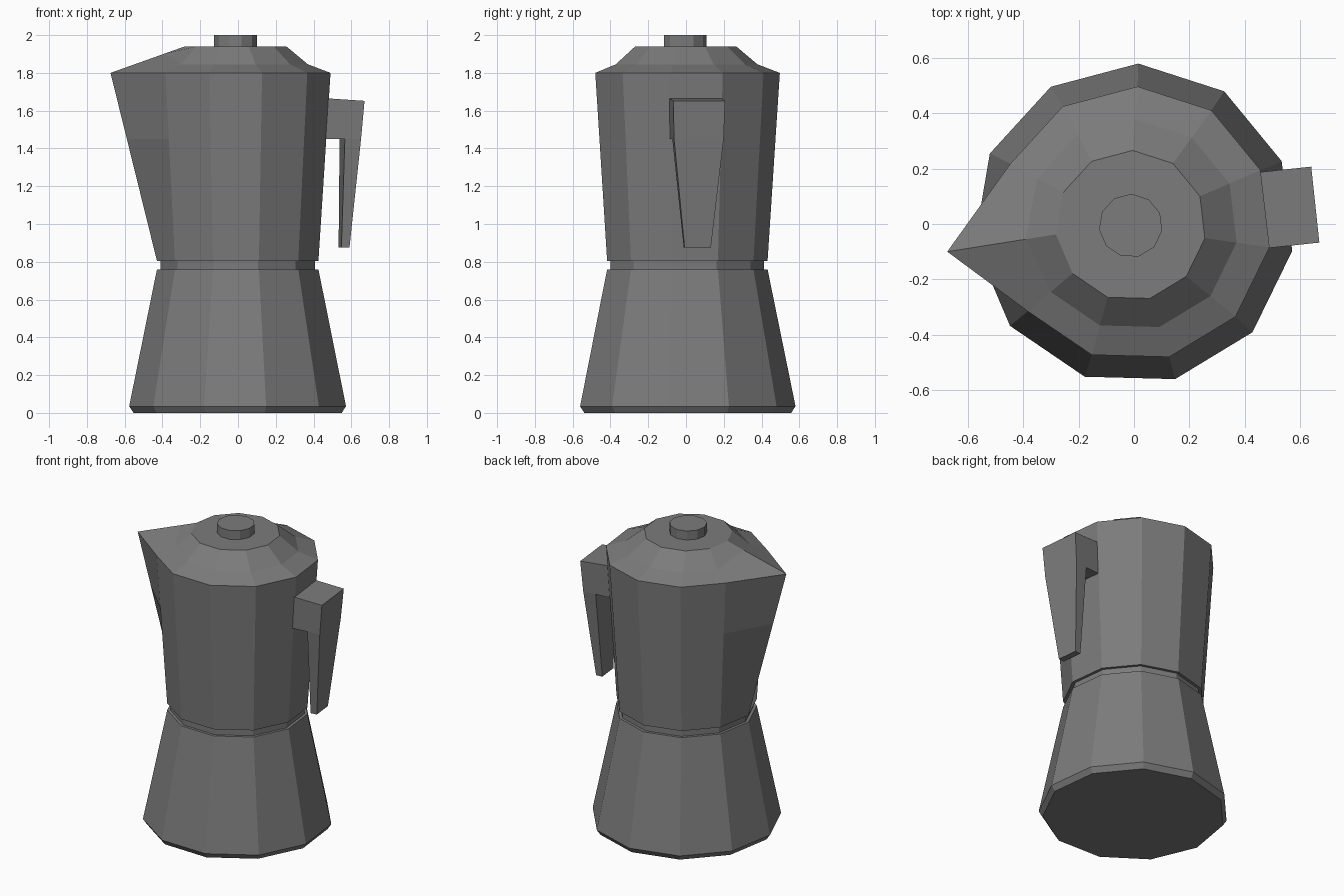
import bpy, bmesh, math
from mathutils import Vector

if "Cube" in bpy.data.objects:
    bpy.data.objects.remove(bpy.data.objects["Cube"])

N = 11                       # sides of the pot
START = math.radians(88.5)   # angle of the first corner
SPOUT = 3                    # corner index pulled out into the spout

metal = bpy.data.materials.new("dark_grey_metal")
metal.diffuse_color = (0.2, 0.2, 0.2, 1)
metal.use_nodes = True
metal.node_tree.nodes["Principled BSDF"].inputs["Base Color"].default_value = metal.diffuse_color


def make_object(name, bm):
    mesh = bpy.data.meshes.new(name)
    bm.to_mesh(mesh)
    bm.free()
    mesh.materials.append(metal)
    obj = bpy.data.objects.new(name, mesh)
    bpy.context.collection.objects.link(obj)
    return obj


def ring(r, z, cx=0.0, cy=0.0):
    step = 2 * math.pi / N
    return [Vector((cx + r * math.cos(START + i * step),
                    cy + r * math.sin(START + i * step), z)) for i in range(N)]


def loft(name, rings, cap_bottom=False, cap_top=False):
    bm = bmesh.new()
    loops = [[bm.verts.new(p) for p in pts] for pts in rings]
    for a, b in zip(loops, loops[1:]):
        n = len(a)
        for i in range(n):
            j = (i + 1) % n
            bm.faces.new((a[i], a[j], b[j], b[i]))
    if cap_bottom:
        bm.faces.new(loops[0][::-1])
    if cap_top:
        bm.faces.new(loops[-1])
    return make_object(name, bm)


# lower water chamber and the recessed collar above it
loft("water_chamber", [ring(0.557, 0), ring(0.58, 0.035), ring(0.432, 0.76),
                       ring(0.413, 0.76)], cap_bottom=True)
loft("collar", [ring(0.413, 0.76), ring(0.413, 0.805)])

# upper jug, with one corner drawn out into a spout
tip = Vector((-0.675, -0.10, 1.80))
jug = [ring(0.413, 0.805), ring(0.432, 0.805), ring(0.474, 1.45), ring(0.497, 1.80)]
foot = jug[1][SPOUT].copy()
jug[2][SPOUT] = foot.lerp(tip, (1.45 - 0.805) / (1.80 - 0.805))
jug[3][SPOUT] = tip
loft("upper_jug", jug)

# faceted lid following the spout
lid = [ring(0.497, 1.80), ring(0.382, 1.845, -0.006, -0.003),
       ring(0.272, 1.94, -0.012, -0.006)]
lid[0][SPOUT] = tip
lid[1][SPOUT] = tip.lerp(lid[2][SPOUT], 0.72)
loft("lid", lid, cap_top=True)

# lid knob
loft("lid_knob", [ring(0.115, 1.94, -0.012, -0.006),
                  ring(0.115, 2.0, -0.012, -0.006)], cap_top=True)

# handle: side outline (outward distance, height, half width), set on one flat side
outline = [(0.462, 1.665, 0.138), (0.452, 1.45, 0.134), (0.555, 1.45, 0.132),
           (0.543, 0.875, 0.07), (0.586, 0.875, 0.07), (0.641, 1.45, 0.132),
           (0.659, 1.652, 0.138)]
ang = math.radians(6.1)
out = Vector((math.cos(ang), math.sin(ang), 0))
side = Vector((-math.sin(ang), math.cos(ang), 0))
bm = bmesh.new()
left, right = [[bm.verts.new(out * u + side * (w * s) + Vector((0, 0, z)))
                for u, z, w in outline] for s in (1, -1)]
for i in range(len(outline)):
    j = (i + 1) % len(outline)
    bm.faces.new((left[i], left[j], right[j], right[i]))
for row in (left, right):
    bm.faces.new((row[0], row[1], row[2], row[5], row[6]))
    bm.faces.new((row[2], row[3], row[4], row[5]))
bmesh.ops.recalc_face_normals(bm, faces=bm.faces)
make_object("handle", bm)
